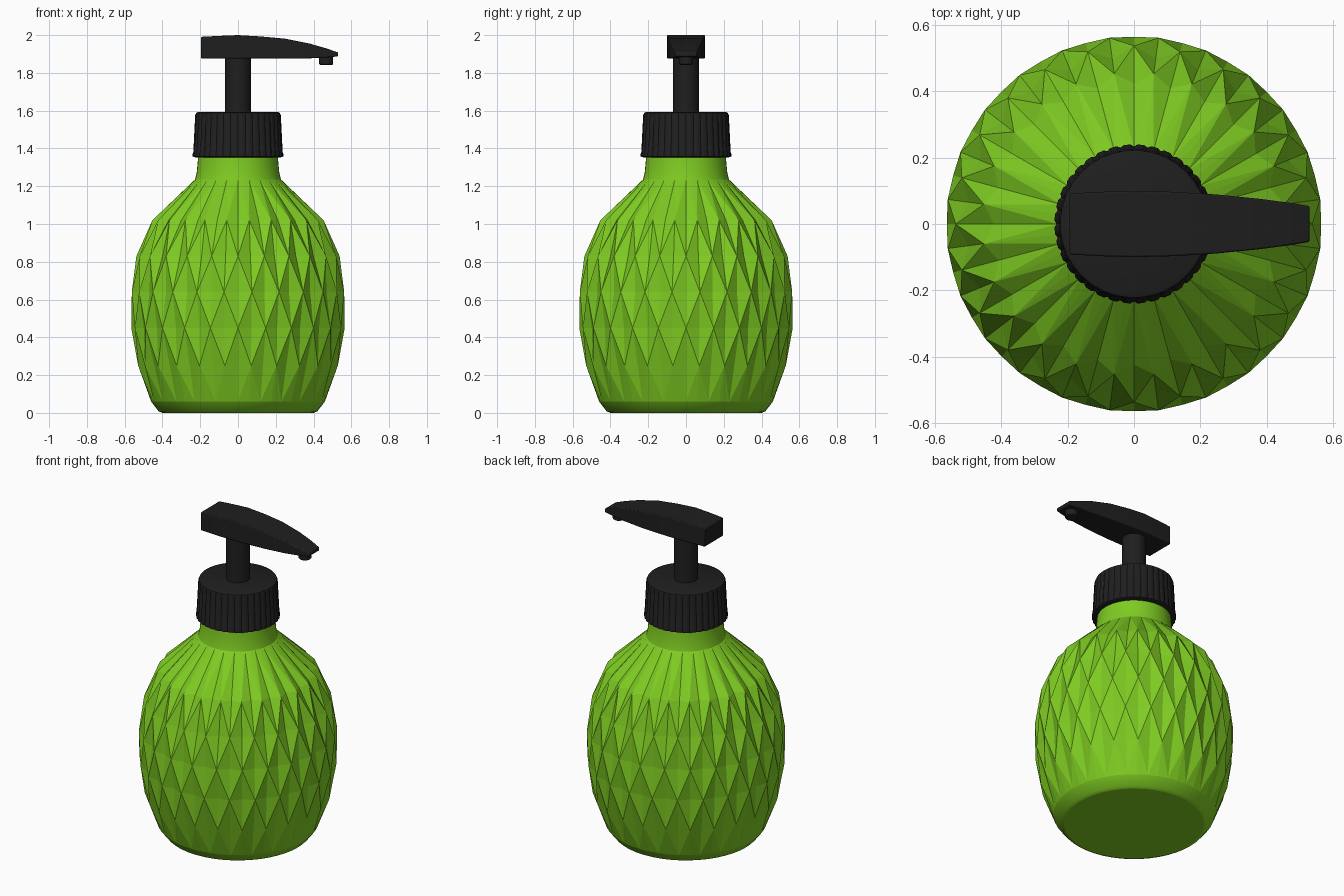
import bpy, bmesh, math

if "Cube" in bpy.data.objects:
    bpy.data.objects.remove(bpy.data.objects["Cube"])

def material(name, rgb):
    m = bpy.data.materials.new(name)
    m.diffuse_color = (*rgb, 1)
    m.use_nodes = True
    m.node_tree.nodes["Principled BSDF"].inputs["Base Color"].default_value = m.diffuse_color
    return m

GREEN = material("lime green", (0.21, 0.6, 0.016))
BLACK = material("soft black", (0.0135, 0.0135, 0.0135))

def finish(bm, name, mat):
    bmesh.ops.recalc_face_normals(bm, faces=bm.faces[:])
    me = bpy.data.meshes.new(name)
    bm.to_mesh(me)
    bm.free()
    ob = bpy.data.objects.new(name, me)
    bpy.context.collection.objects.link(ob)
    me.materials.append(mat)
    return ob

def lathe(name, profile, n, mat, radius=lambda i, j, r: r, smooth=True):
    """Rings of n points from (r, z) pairs, closed by end caps."""
    bm = bmesh.new()
    rings = []
    for i, (r, z) in enumerate(profile):
        ring = []
        for j in range(n):
            a = 2 * math.pi * j / n
            q = radius(i, j, r)
            ring.append(bm.verts.new((q * math.cos(a), q * math.sin(a), z)))
        rings.append(ring)
    for lo, hi in zip(rings, rings[1:]):
        for j in range(n):
            k = (j + 1) % n
            bm.faces.new((lo[j], lo[k], hi[k], hi[j])).smooth = smooth
    bm.faces.new(rings[0])
    bm.faces.new(rings[-1])
    return finish(bm, name, mat)

# Bottle: rings alternate raised and sunken points, giving staggered diamond
# dimples between crossing ridges; (r, z, dimple depth, parity)
N = 48
body = [(0.40, 0, 0, 0), (0.42, 0.008, 0, 0), (0.46, 0.06, 0, 1),
        (0.533, 0.25, 0.022, 0), (0.565, 0.45, 0.025, 1), (0.567, 0.64, 0.027, 0),
        (0.538, 0.83, 0.035, 1), (0.457, 1.02, 0.033, 0), (0.228, 1.235, 0, 1),
        (0.219, 1.27, 0, 0), (0.214, 1.32, 0, 0), (0.21, 1.37, 0, 0)]
bm = bmesh.new()
rings = []
for r, z, depth, parity in body:
    ring = []
    for j in range(N):
        q = r if (j + parity) % 2 else r - depth
        a = 2 * math.pi * j / N
        ring.append(bm.verts.new((q * math.cos(a), q * math.sin(a), z)))
    rings.append(ring)
for i, (lo, hi) in enumerate(zip(rings, rings[1:])):
    for j in range(N):
        k = (j + 1) % N
        a, b, c, d = lo[j], lo[k], hi[k], hi[j]
        if 2 <= i <= 7:
            # ridges run from raised point to raised point
            if (j + body[i][3]) % 2:
                bm.faces.new((a, b, c))
                bm.faces.new((a, c, d))
            else:
                bm.faces.new((a, b, d))
                bm.faces.new((b, c, d))
        else:
            bm.faces.new((a, b, c, d)).smooth = True
bm.faces.new(rings[0])
bm.faces.new(rings[-1])
# keep the smooth neck from blending into the facets
for e in bm.edges:
    if any(f.smooth for f in e.link_faces) and not all(f.smooth for f in e.link_faces):
        e.smooth = False
finish(bm, "bottle", GREEN)

# Ribbed screw cap
RIBS = 36
cap_profile = [(0.225, 1.352), (0.24, 1.358), (0.24, 1.372), (0.237, 1.378),
               (0.227, 1.575), (0.222, 1.588), (0.212, 1.593)]
lathe("cap", cap_profile, RIBS * 4, BLACK,
      lambda i, j, r: r - (0.006 if 1 <= i <= 4 and j % 4 == 0 else 0), smooth=False)

# Pump stem
lathe("pump_stem", [(0.068, 1.58), (0.068, 1.89)], 32, BLACK)

# Pump head: cross-sections along x as (x, half width, bottom z, top z)
sections = [(-0.195, 0.092, 1.875, 1.991), (-0.1, 0.097, 1.875, 1.996),
            (0.0, 0.1, 1.875, 2.0), (0.12, 0.097, 1.875, 1.993),
            (0.25, 0.089, 1.875, 1.981), (0.38, 0.076, 1.877, 1.955),
            (0.47, 0.064, 1.882, 1.929), (0.53, 0.054, 1.887, 1.908)]
bm = bmesh.new()
loops = [[bm.verts.new(p) for p in ((x, -w, lo), (x, w, lo), (x, w, hi), (x, -w, hi))]
         for x, w, lo, hi in sections]
for s, t in zip(loops, loops[1:]):
    for j in range(4):
        k = (j + 1) % 4
        bm.faces.new((s[j], s[k], t[k], t[j])).smooth = True
bm.faces.new(loops[0])
bm.faces.new(loops[-1])
head = finish(bm, "pump_head", BLACK)
bev = head.modifiers.new("soft edges", 'BEVEL')
bev.width = 0.005
bev.segments = 2
bev.limit_method = 'ANGLE'
bev.angle_limit = math.radians(40)

# Nozzle under the spout
nozzle = lathe("nozzle", [(0.031, 1.842), (0.037, 1.848), (0.037, 1.9)], 24, BLACK)
nozzle.location.x = 0.467

# Smooth shading with sharp edges kept
bpy.ops.object.select_all(action='DESELECT')
for name in ("cap", "pump_stem", "pump_head", "nozzle"):
    bpy.data.objects[name].select_set(True)
bpy.context.view_layer.objects.active = head
bpy.ops.object.shade_smooth_by_angle(angle=math.radians(30))
